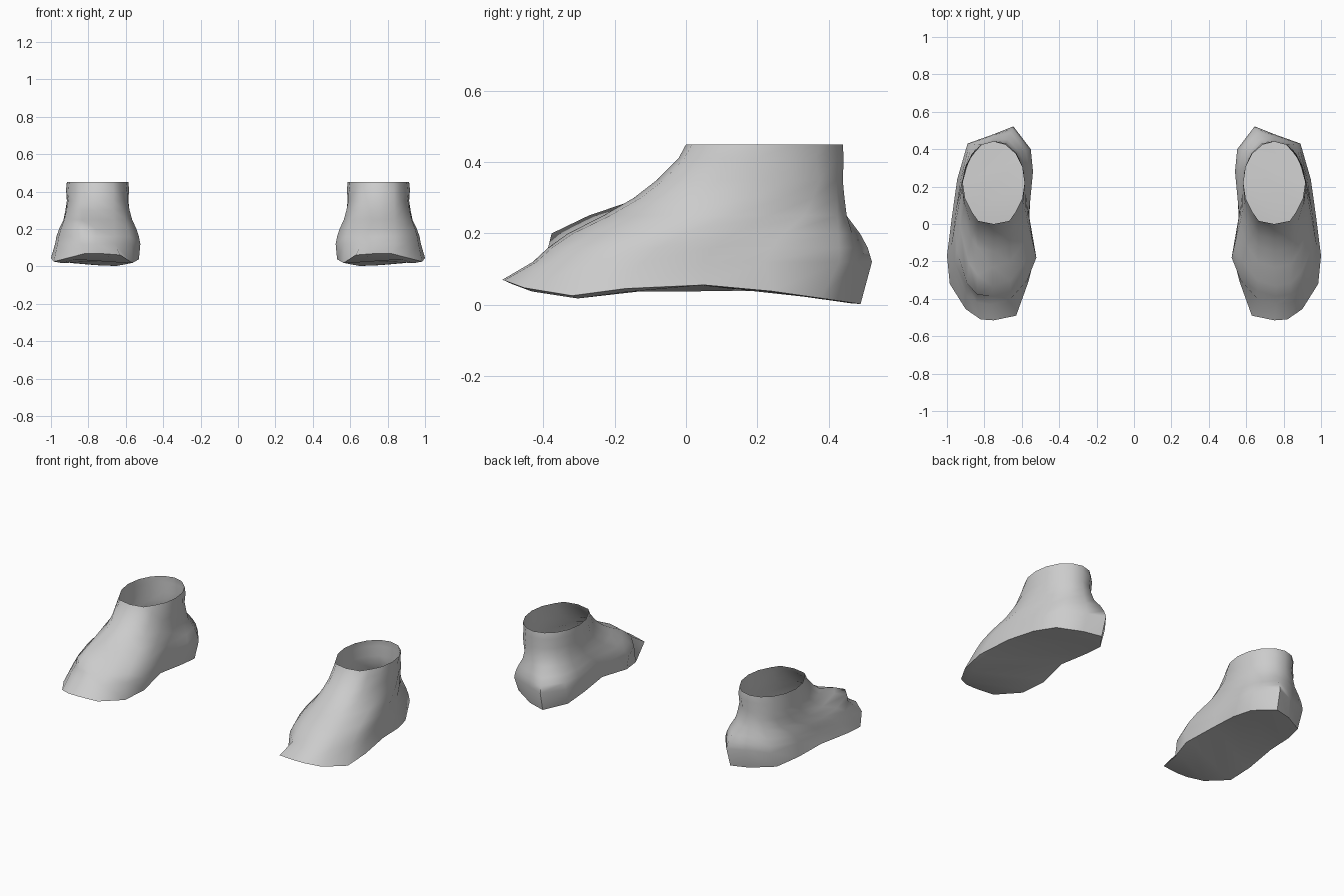
import bpy, bmesh, math
from mathutils import Vector

if "Cube" in bpy.data.objects:
    bpy.data.objects.remove(bpy.data.objects["Cube"])

N = 16
grey = bpy.data.materials.new("light grey")
grey.diffuse_color = (0.6, 0.6, 0.6, 1)
grey.use_nodes = True
grey.node_tree.nodes["Principled BSDF"].inputs["Base Color"].default_value = grey.diffuse_color

# Outlines of one shoe, from the toe round the outer side to the heel and back
SOLE = [(.75, -.515), (.82, -.51), (.90, -.455), (.985, -.32), (1.0, -.17), (.972, .05),
        (.945, .24), (.895, .38), (.76, .46), (.65, .49), (.56, .37), (.55, .22),
        (.56, .03), (.53, -.17), (.565, -.31), (.63, -.49)]
WIDEST = [(.76, -.43), (.84, -.42), (.90, -.37), (.965, -.25), (.978, -.12), (.957, .05),
          (.935, .22), (.89, .43), (.75, .48), (.645, .522), (.552, .40), (.54, .28),
          (.562, .05), (.522, -.18), (.57, -.30), (.66, -.40)]
# Height of the arched underside along the shoe
ARCH = [(-.52, .07), (-.36, .01), (-.15, .038), (0, .058), (.25, .035), (.49, .0)]
# Upper rings: height, blend to the ankle at the sides/back, blend at the front
UPPER = [(.16, .12, .10), (.20, .34, .23), (.25, .72, .46), (.30, .88, .66),
         (.35, 1.0, .81), (.41, .93, .95), (.45, 1.0, 1.0)]


def arch(y):
    for (a, za), (b, zb) in zip(ARCH, ARCH[1:]):
        if y <= b:
            return za + (zb - za) * max(0, (y - a) / (b - a))
    return ARCH[-1][1]


def ankle(k):
    # oval opening, blunter at the front
    a = 2 * math.pi * k / N - math.pi / 2
    x, y = .75 + .165 * math.cos(a), .22 + .22 * math.sin(a)
    if k in (1, 15):
        x += math.copysign(.02, x - .75)
    return x, y


def shoe(name, side):
    rings = []
    # tread, pulled inside the sole edge
    rings.append([(.76 + (x - .76) * .8, y * .95, arch(y * .95)) for x, y in SOLE])
    # sole edge, lifted a little on the outer forefoot
    rings.append([(x, y, arch(y) + (.01 if x > .95 and y < -.1 else .002)) for x, y in SOLE])
    # widest line of the upper
    rings.append([(x, y, .12) for x, y in WIDEST])
    for z, back, front in UPPER:
        ring = []
        for k in range(N):
            w = max(0, math.cos(2 * math.pi * k / N)) ** .65
            f = back + (front - back) * w
            (x, y), (u, v) = WIDEST[k], ankle(k)
            px, py = x + (u - x) * f, y + (v - y) * f
            # folded lump over the outer toes
            if side < 0 and k in (1, 2) and z in (.20, .25):
                py -= .06
            ring.append((px, py, z))
        rings.append(ring)

    bm = bmesh.new()
    vs = [[bm.verts.new(Vector((side * x, y, z))) for x, y, z in r] for r in rings]
    for a, b in zip(vs, vs[1:]):
        for k in range(N):
            j = (k + 1) % N
            bm.faces.new((a[k], a[j], b[j], b[k]))
    # close the underside with strips across the foot
    t = vs[0]
    bm.faces.new((t[0], t[15], t[1]))
    for k in range(1, 7):
        bm.faces.new((t[k], t[16 - k], t[15 - k], t[k + 1]))
    bm.faces.new((t[7], t[9], t[8]))
    bmesh.ops.recalc_face_normals(bm, faces=bm.faces)
    me = bpy.data.meshes.new(name)
    bm.to_mesh(me)
    bm.free()
    me.materials.append(grey)
    ob = bpy.data.objects.new(name, me)
    bpy.context.collection.objects.link(ob)
    bpy.ops.object.select_all(action='DESELECT')
    ob.select_set(True)
    bpy.context.view_layer.objects.active = ob
    bpy.ops.object.shade_smooth_by_angle(angle=math.radians(70))


shoe("right_shoe", 1)
shoe("left_shoe", -1)
